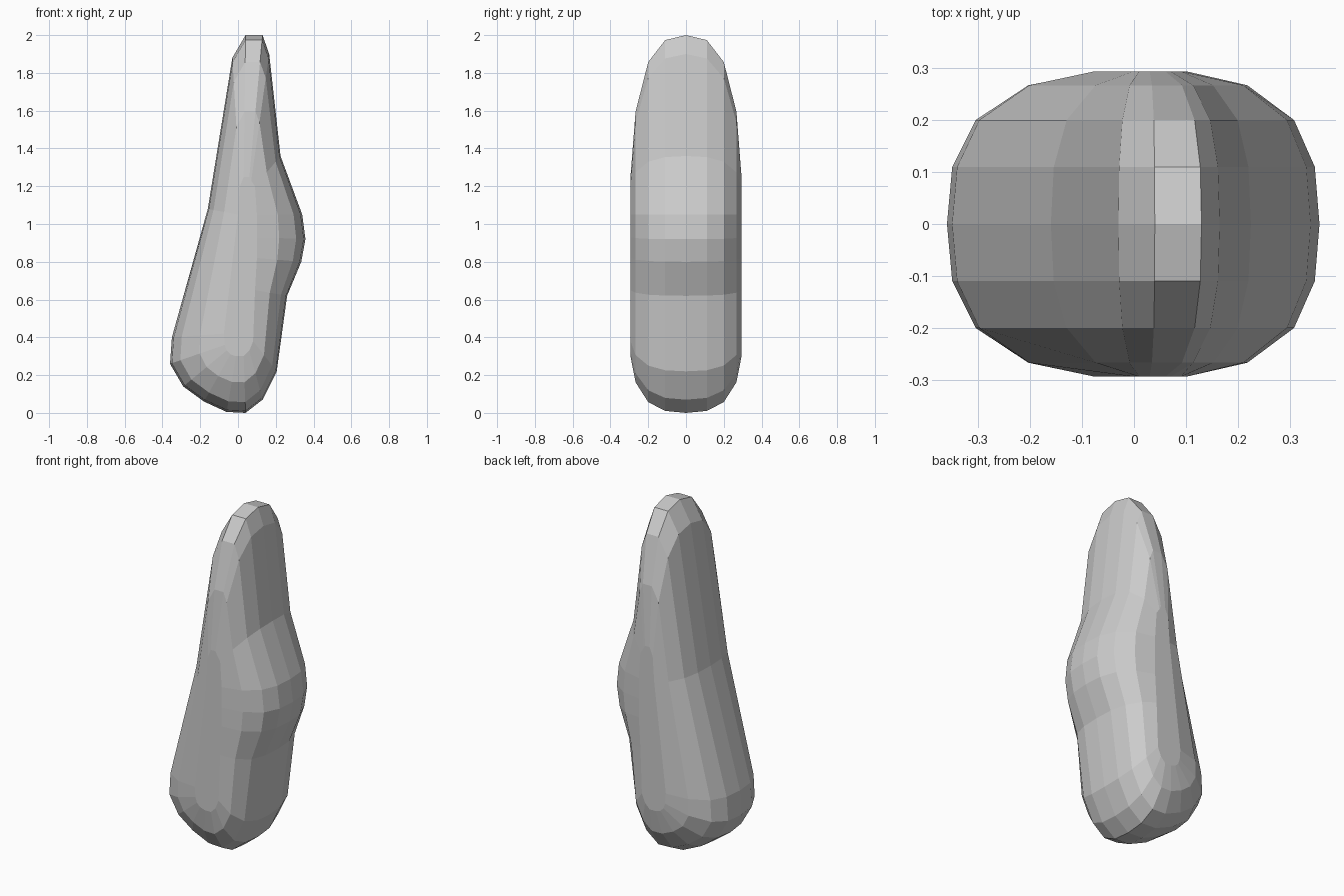
import bpy, bmesh

if "Cube" in bpy.data.objects:
    bpy.data.objects.remove(bpy.data.objects["Cube"])

# Outline in the x-z plane: (outer x, outer z, inner x, inner z).
# Outer = silhouette on the centre plane, inner = flat patch on each side.
OUTLINE = [
    (.04, 2.0, .03, 1.25), (-.03, 1.88, .01, 1.20), (-.16, 1.08, 0, 1.05),
    (-.35, .40, -.075, .42), (-.36, .26, -.07, .36), (-.29, .14, -.06, .33),
    (-.18, .06, -.04, .31), (-.06, .005, -.01, .30), (.04, 0, .03, .30),
    (.13, .07, .06, .33), (.205, .22, .08, .38), (.26, .62, .09, .65),
    (.335, .80, .10, .82), (.357, .92, .10, .93), (.34, 1.05, .10, 1.05),
    (.225, 1.36, .09, 1.20), (.165, 1.90, .07, 1.23), (.13, 2.0, .06, 1.25),
]
# Slices from the centre outwards: (y, share of the outer outline)
HALF = [(0, 1), (.11, .965), (.2, .81), (.267, .46), (.294, 0)]
SLICES = [(-y, s) for y, s in HALF[:0:-1]] + HALF

# Rounded, bent stone body lofted through the slices
bm = bmesh.new()
rings = []
for y, s in SLICES:
    rings.append([bm.verts.new((ix + (ox - ix) * s, y, iz + (oz - iz) * s))
                  for ox, oz, ix, iz in OUTLINE])
n = len(OUTLINE)
for a, b in zip(rings, rings[1:]):
    for i in range(n):
        j = (i + 1) % n
        bm.faces.new((a[i], a[j], b[j], b[i]))
bm.faces.new(rings[0])
bm.faces.new(rings[-1][::-1])
bmesh.ops.recalc_face_normals(bm, faces=bm.faces)

mesh = bpy.data.meshes.new("standing_stone")
bm.to_mesh(mesh)
bm.free()
stone = bpy.data.objects.new("standing_stone", mesh)
bpy.context.collection.objects.link(stone)
